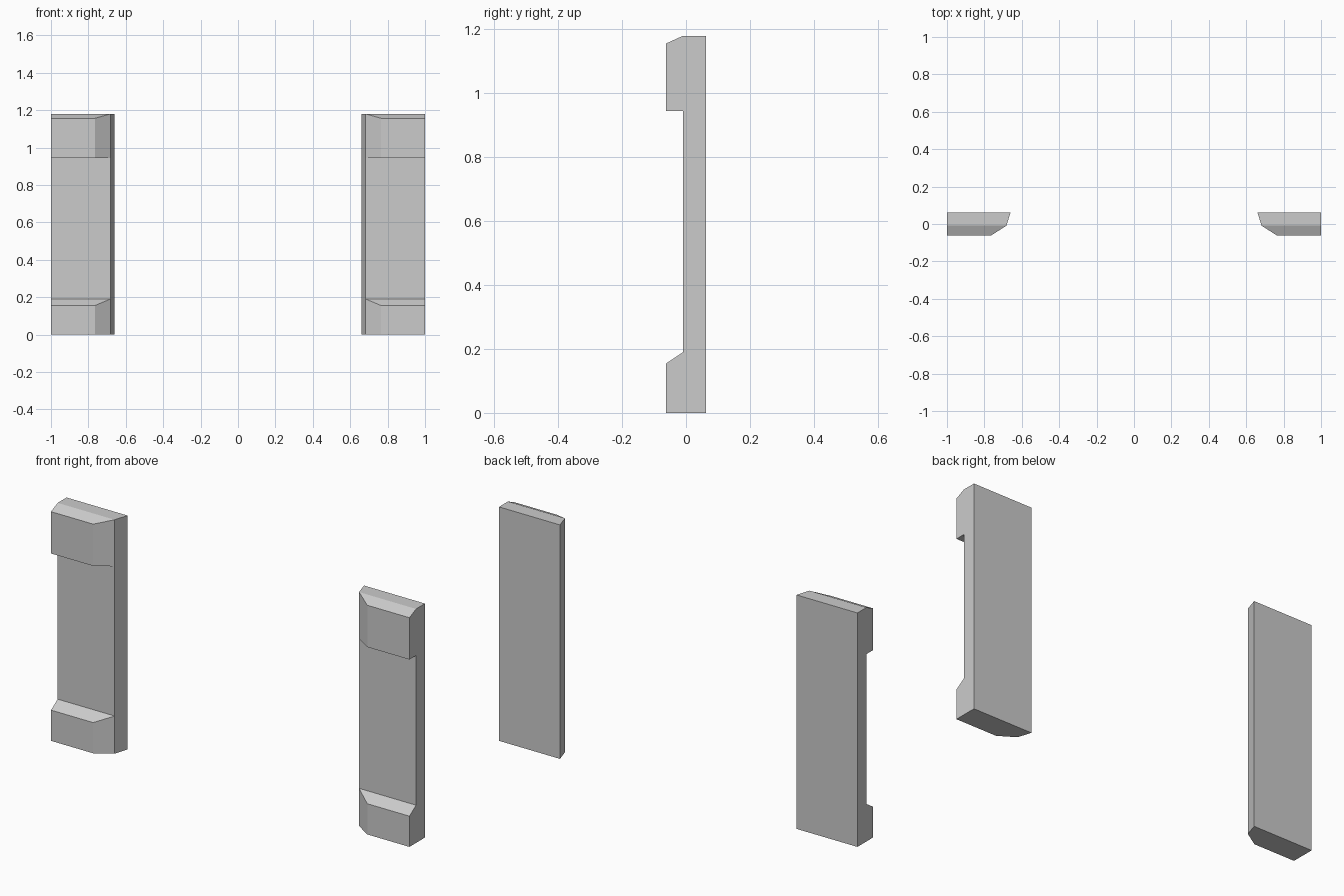
import bpy
import bmesh

if "Cube" in bpy.data.objects:
    bpy.data.objects.remove(bpy.data.objects["Cube"])

BACK, MID, FRONT = 0.062, -0.009, -0.062   # depth of back, panel face, block face
HEIGHT, BASE_TOP, CAP_BOTTOM = 1.18, 0.19, 0.945


def make_pillar(name, side):
    bm = bmesh.new()

    # Slab with tapered inner edge, drawn as a plan and extruded upward
    plan = [(1.0, BACK), (0.66, BACK), (0.682, MID), (1.0, MID)]
    base = bm.faces.new([bm.verts.new((side * x, y, 0)) for x, y in plan])
    up = bmesh.ops.extrude_face_region(bm, geom=[base], use_keep_orig=True)["geom"]
    for v in up:
        if isinstance(v, bmesh.types.BMVert):
            v.co.z = HEIGHT

    # Split the slab where the base and cap blocks end
    for z in (BASE_TOP, CAP_BOTTOM):
        bmesh.ops.bisect_plane(bm, geom=bm.verts[:] + bm.edges[:] + bm.faces[:],
                               plane_co=(0, 0, z), plane_no=(0, 0, 1))

    # Base and cap blocks pulled forward with sloped top and inner chamfer
    for mid_z, top, front_top in ((0.095, BASE_TOP, 0.155), (1.06, HEIGHT, 1.156)):
        face = next(f for f in bm.faces
                    if all(abs(v.co.y - MID) < 1e-4 for v in f.verts)
                    and abs(f.calc_center_median().z - mid_z) < 0.02)
        block = bmesh.ops.extrude_discrete_faces(bm, faces=[face])["faces"][0]
        for v in block.verts:
            v.co.y = FRONT
            if abs(v.co.x) < 0.9:
                v.co.x = side * 0.765
            if abs(v.co.z - top) < 1e-4:
                v.co.z = front_top

    bmesh.ops.recalc_face_normals(bm, faces=bm.faces[:])
    mesh = bpy.data.meshes.new(name)
    bm.to_mesh(mesh)
    bm.free()
    bpy.context.collection.objects.link(bpy.data.objects.new(name, mesh))


# Mirrored pair of door jamb pillars
make_pillar("left_pillar", -1)
make_pillar("right_pillar", 1)
